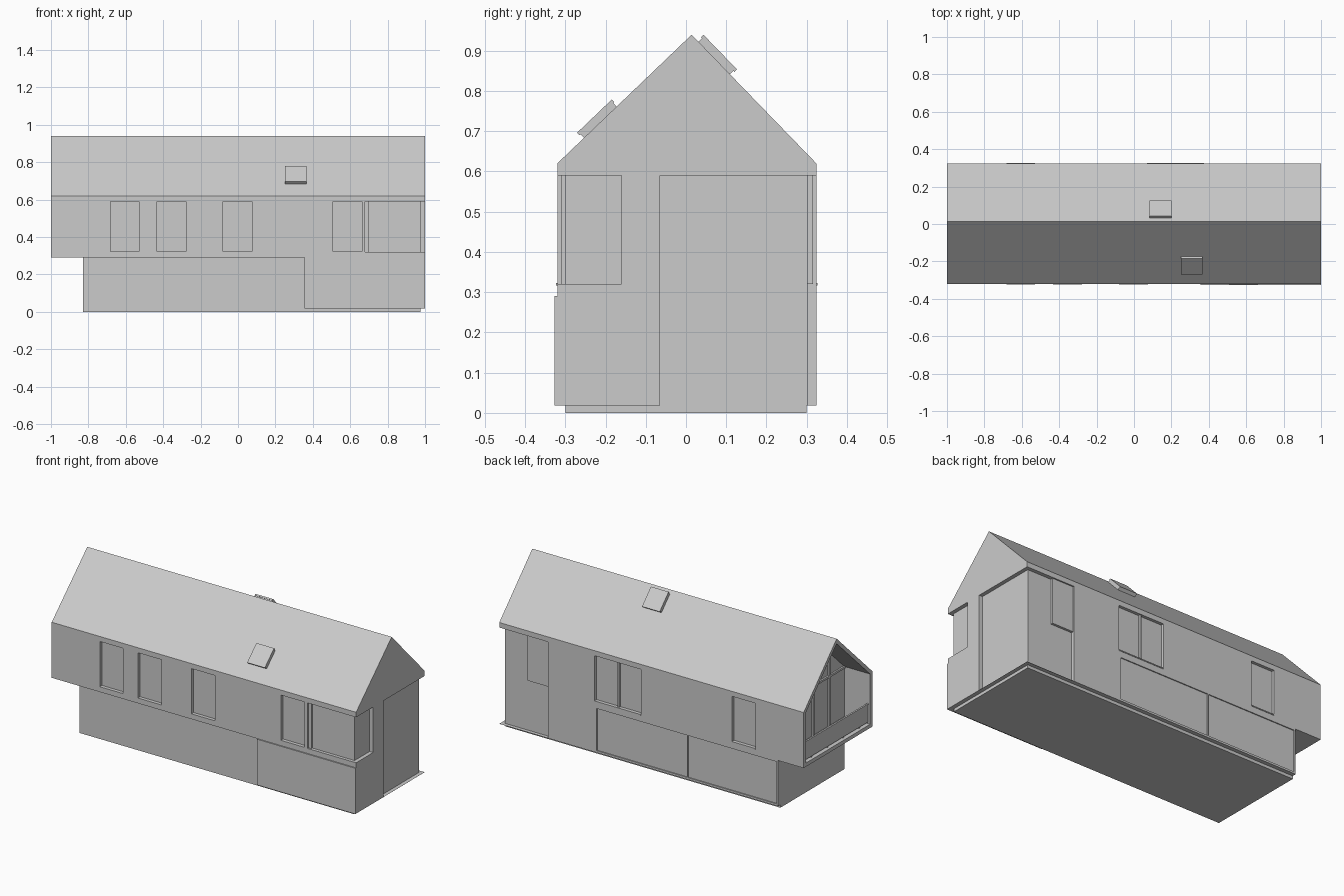
import bpy, bmesh, math
from mathutils import Matrix

if "Cube" in bpy.data.objects:
    bpy.data.objects.remove(bpy.data.objects["Cube"])

EAVE, RIDGE_Y, RIDGE_Z = 0.62, 0.014, 0.94
Y0, Y1 = -0.32, 0.324          # wall planes front / back
WZ0, WZ1 = 0.32, 0.59          # window band


def finish(bm, name):
    bmesh.ops.recalc_face_normals(bm, faces=bm.faces)
    me = bpy.data.meshes.new(name)
    bm.to_mesh(me)
    bm.free()
    ob = bpy.data.objects.new(name, me)
    bpy.context.collection.objects.link(ob)
    return ob


def box(name, x0, x1, y0, y1, z0, z1):
    bm = bmesh.new()
    m = Matrix.Translation(((x0 + x1) / 2, (y0 + y1) / 2, (z0 + z1) / 2))
    bmesh.ops.create_cube(bm, size=1, matrix=m @ Matrix.Diagonal((x1 - x0, y1 - y0, z1 - z0, 1)))
    return finish(bm, name)


def prism(name, yz, x0, x1):
    """Extrude a y-z profile along x."""
    bm = bmesh.new()
    f = bm.faces.new([bm.verts.new((x0, y, z)) for y, z in yz])
    ext = bmesh.ops.extrude_face_region(bm, geom=[f])
    bmesh.ops.translate(bm, vec=(x1 - x0, 0, 0),
                        verts=[v for v in ext["geom"] if isinstance(v, bmesh.types.BMVert)])
    return finish(bm, name)


def cut(targets, cutter):
    cutter.hide_render = True
    cutter.hide_viewport = True
    cutter.display_type = 'WIRE'
    for t in targets:
        m = t.modifiers.new(cutter.name, 'BOOLEAN')
        m.operation, m.solver, m.object = 'DIFFERENCE', 'EXACT', cutter


# main volumes: gabled upper storey, narrower base, slab
upper = prism("upper_storey", [(Y0, 0.29), (Y1, 0.29), (Y1, EAVE), (RIDGE_Y, RIDGE_Z), (Y0, EAVE)], -1, 1)
lower = box("lower_storey", -0.83, 1, -0.30, Y1, 0.018, 0.29)
box("front_lower_wall", 0.355, 1, -0.327, -0.29, 0.018, 0.29)
box("floor_slab", -0.83, 0.976, -0.30, 0.30, 0, 0.018)

# plain windows: recess, pane and sill; side -1 front, +1 back
windows = [(-0.683, -0.53, -1), (-0.432, -0.277, -1), (-0.08, 0.074, -1), (0.508, 0.662, -1),
           (-0.683, -0.53, 1), (0.07, 0.373, 1)]
for i, (x0, x1, s) in enumerate(windows):
    wall = Y0 if s < 0 else Y1

    def span(a, b):            # depths measured outward from the wall
        return sorted((wall + s * a, wall + s * b))
    cut([upper], box(f"window_cutter_{i}", x0, x1, *span(-0.022, 0.05), WZ0, WZ1))
    box(f"window_pane_{i}", x0, x1, *span(-0.03, -0.018), WZ0, WZ1)
    box(f"window_sill_{i}", x0, x1, *span(-0.02, 0.003), WZ0 - 0.003, WZ0 + 0.003)
box("window_mullion", 0.216, 0.226, Y1 - 0.02, Y1 - 0.006, WZ0, WZ1)

# front corner window
cut([upper], box("corner_window_cutter", 0.68, 1.1, -0.4, -0.16, WZ0, WZ1))
box("corner_window_glass", 0.68, 0.977, -0.301, -0.16, WZ0, WZ1)
box("corner_window_jamb", 0.68, 0.70, -0.31, -0.29, WZ0, WZ1)

# back corner full-height glazing with an opening sash
cut([upper, lower], box("corner_glazing_cutter", 0.68, 1.1, -0.065, 0.4, 0.0185, WZ1))
box("corner_glazing", 0.68, 0.977, -0.065, 0.302, 0.018, WZ1)
box("corner_sash", 0.68, 0.82, 0.29, 0.316, WZ0, WZ1)

# shallow recessed panels low on the back wall
for i, (x0, x1) in enumerate([(-0.82, -0.24), (-0.232, 0.36)]):
    cut([lower], box(f"back_panel_cutter_{i}", x0, x1, Y1 - 0.006, 0.4, 0.03, 0.28))

# loggia in the left gable
inner = [(-0.3, 0.312), (0.304, 0.312), (0.304, 0.61), (RIDGE_Y, 0.91), (-0.3, 0.61)]
cut([upper], prism("loggia_cutter", inner, -1.1, -0.83))
for i, y in enumerate((-0.15, 0.0, 0.15)):
    box(f"loggia_mullion_{i}", -0.84, -0.825, y - 0.006, y + 0.006, 0.312, 0.72)
box("loggia_transom", -0.84, -0.825, -0.3, 0.304, 0.604, 0.616)

# loggia railing: glass panel, top rail and posts
box("railing_glass", -0.987, -0.983, -0.3, 0.304, 0.322, 0.425)
box("railing_top", -0.99, -0.98, -0.3, 0.304, 0.425, 0.432)
for i in range(4):
    y = -0.225 + i * 0.15
    box(f"railing_post_{i}", -0.982, -0.975, y - 0.004, y + 0.004, 0.312, 0.428)


# roof skylights: base frame plus slightly raised cover, lying on each slope
def skylight(name, x, y, angle):
    edge = Y0 if y < RIDGE_Y else Y1
    z = EAVE + (RIDGE_Z - EAVE) * (y - edge) / (RIDGE_Y - edge)
    for part, size, h0, h1 in (("frame", 0.112, -0.01, 0.012), ("cover", 0.12, 0.012, 0.021)):
        ob = box(f"{name}_{part}", -0.058, 0.058, -size / 2, size / 2, h0, h1)
        ob.data.transform(Matrix.Translation((x, y, z)) @ Matrix.Rotation(angle, 4, 'X'))


rise = RIDGE_Z - EAVE
skylight("front_skylight", 0.308, -0.213, math.atan2(rise, RIDGE_Y - Y0))
skylight("back_skylight", 0.142, 0.07, -math.atan2(rise, Y1 - RIDGE_Y))
